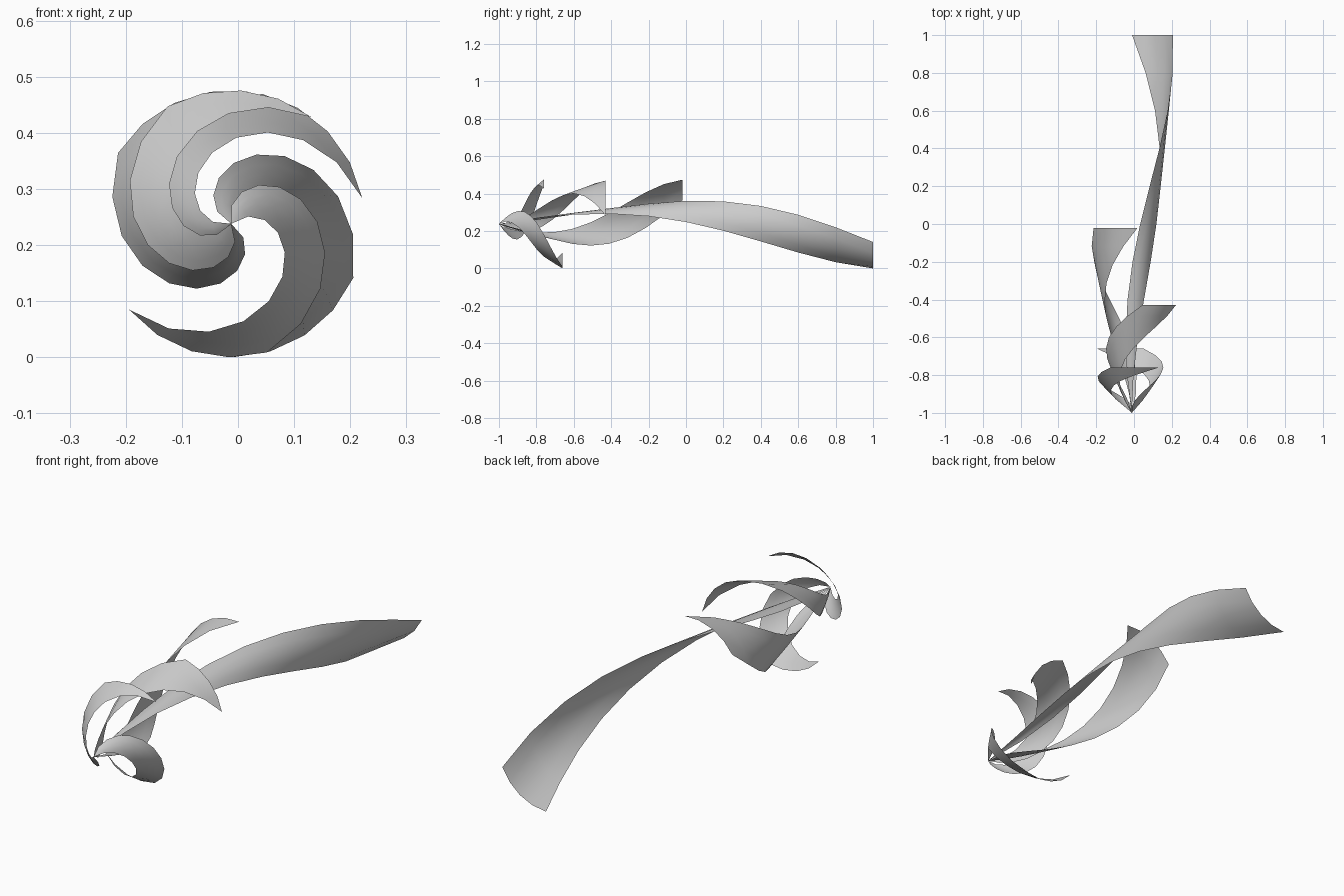
import bpy, bmesh
from math import sin, cos, pi, radians

if "Cube" in bpy.data.objects:
    bpy.data.objects.remove(bpy.data.objects["Cube"])

CX, CZ, R = -0.012, 0.238, 0.238   # spiral axis and outer radius
STEPS, ACROSS, SPAN = 10, 4, 65.5  # segments along, segments across, arc width in degrees


def spiral_blade(name, start_angle, y_end):
    """Curved strip that fans out from the front apex along a conical spiral."""
    bm = bmesh.new()
    apex = bm.verts.new((CX, -1, CZ))
    previous = None
    for i in range(1, STEPS + 1):
        t = i / STEPS
        r = R * t ** 0.86
        twist = 180 * (1 - t) + 4 * sin(pi * t)
        row = []
        for j in range(ACROSS + 1):
            a = radians(start_angle + SPAN * j / ACROSS + twist)
            row.append(bm.verts.new((CX + r * cos(a), -1 + (y_end + 1) * t, CZ + r * sin(a))))
        for j in range(ACROSS):
            if previous is None:
                bm.faces.new((apex, row[j], row[j + 1]))
            else:
                bm.faces.new((previous[j], row[j], row[j + 1], previous[j + 1]))
        previous = row
    for f in bm.faces:
        f.smooth = True
    mesh = bpy.data.meshes.new(name)
    bm.to_mesh(mesh)
    bm.free()
    bpy.context.collection.objects.link(bpy.data.objects.new(name, mesh))


# Five blades: name, angle of the leading tip, y of the rear end
for name, angle, y_end in (
    ("shortest_blade", 53, -0.76),
    ("short_blade", 220, -0.66),
    ("medium_blade", 11, -0.43),
    ("long_blade", 82.5, -0.02),
    ("longest_blade", 270.5, 1.0),
):
    spiral_blade(name, angle, y_end)
